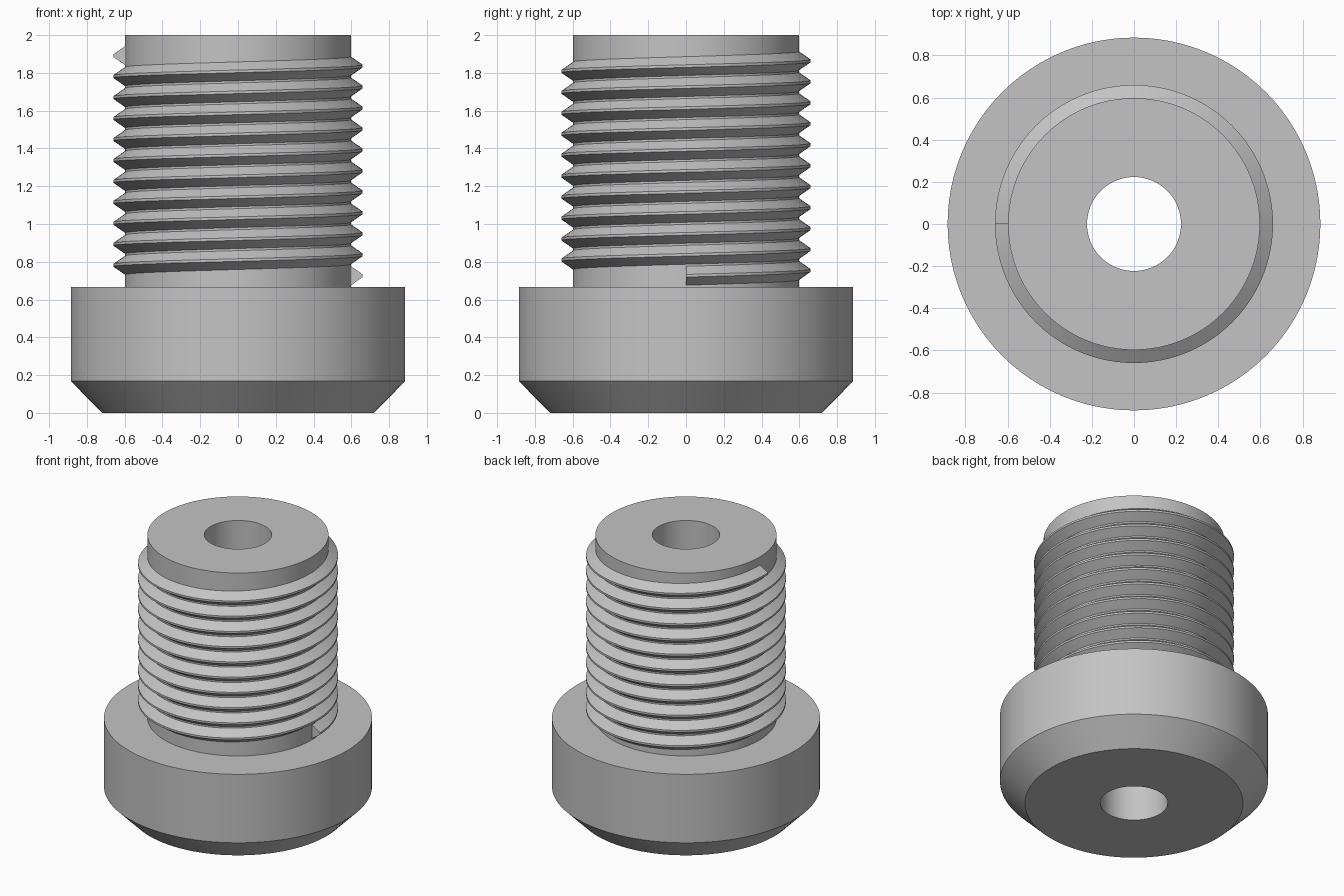
import bpy, bmesh, math

if "Cube" in bpy.data.objects:
    bpy.data.objects.remove(bpy.data.objects["Cube"])

SEGS = 96                      # sides per full turn
steel = bpy.data.materials.new("light grey steel")
steel.diffuse_color = (0.55, 0.55, 0.55, 1)
steel.use_nodes = True
steel.node_tree.nodes["Principled BSDF"].inputs["Base Color"].default_value = steel.diffuse_color


def finish(name, bm):
    bmesh.ops.recalc_face_normals(bm, faces=bm.faces)
    me = bpy.data.meshes.new(name)
    bm.to_mesh(me)
    bm.free()
    me.materials.append(steel)
    ob = bpy.data.objects.new(name, me)
    bpy.context.collection.objects.link(ob)
    bpy.ops.object.select_all(action='DESELECT')
    ob.select_set(True)
    bpy.context.view_layer.objects.active = ob
    bpy.ops.object.shade_smooth_by_angle(angle=math.radians(25))
    return ob


def ring(bm, profile, a, dz=0.0):
    return [bm.verts.new((r * math.cos(a), r * math.sin(a), z + dz)) for r, z in profile]


def bridge(bm, r0, r1):
    n = len(r0)
    for i in range(n):
        j = (i + 1) % n
        bm.faces.new((r0[i], r1[i], r1[j], r0[j]))


# Bolt body: chamfered head, shank and through bore, turned as one profile
body = [(0.223, 0), (0.72, 0), (0.885, 0.168), (0.885, 0.667),
        (0.598, 0.667), (0.598, 2.0), (0.223, 2.0)]
bm = bmesh.new()
rings = [ring(bm, body, 2 * math.pi * k / SEGS) for k in range(SEGS)]
for k in range(SEGS):
    bridge(bm, rings[k], rings[(k + 1) % SEGS])
finish("bolt_body", bm)

# Helical thread: narrow-crested ridge swept up the shank, blunt at both ends
PITCH, TURNS, START = 0.111, 10.5, 0.726
ridge = [(0.595, -0.050), (0.598, -0.050), (0.660, -0.007),
         (0.660, 0.007), (0.598, 0.050), (0.595, 0.050)]
bm = bmesh.new()
rings = [ring(bm, ridge, 2 * math.pi * k / SEGS, START + PITCH * k / SEGS)
         for k in range(int(SEGS * TURNS) + 1)]
for r0, r1 in zip(rings, rings[1:]):
    bridge(bm, r0, r1)
bm.faces.new(rings[0])
bm.faces.new(rings[-1])
finish("screw_thread", bm)
